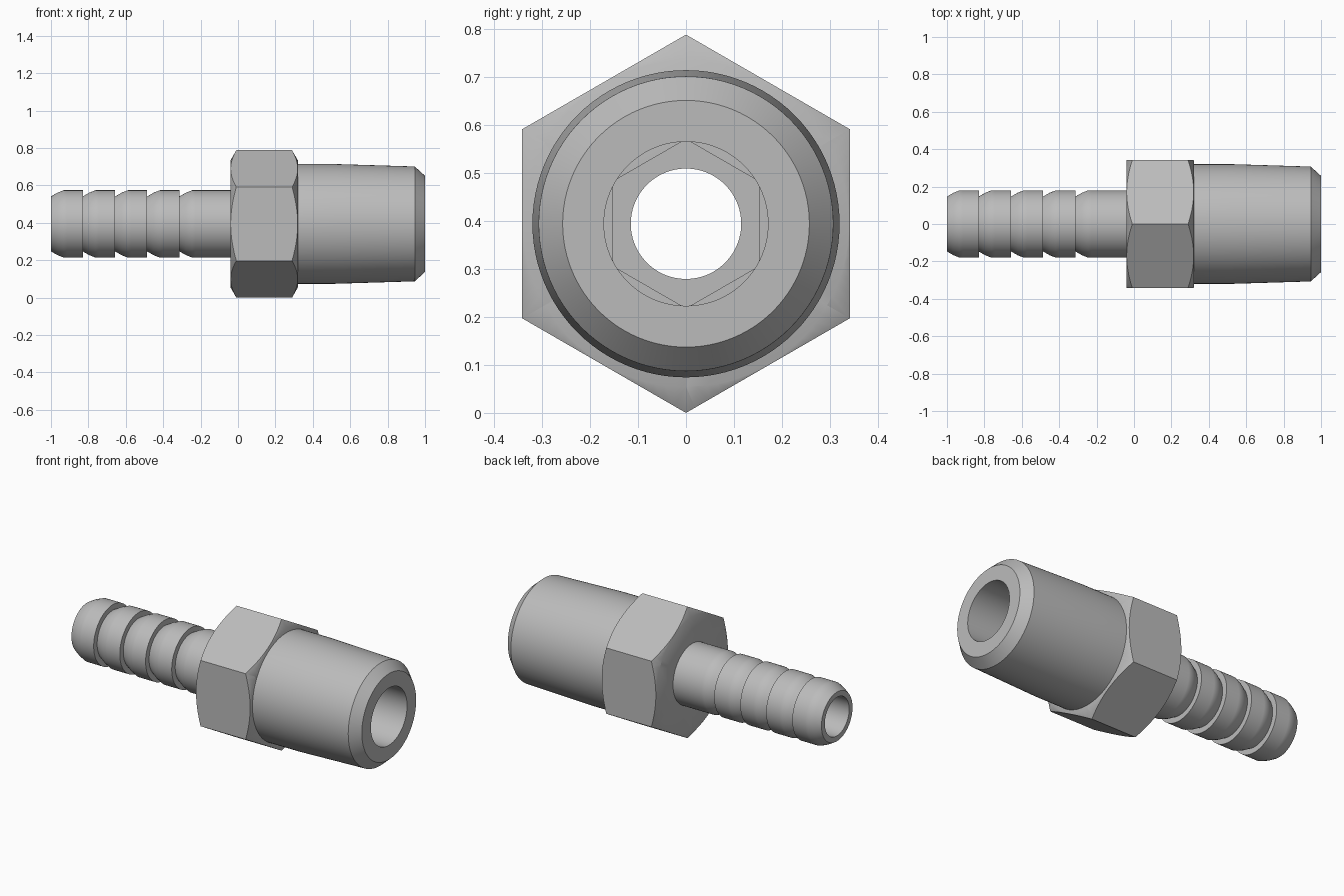
import bpy
import bmesh
from math import radians, pi, cos, sin

AXIS_Z = 0.394
SEGMENTS = 96

if "Cube" in bpy.data.objects:
    bpy.data.objects.remove(bpy.data.objects["Cube"])

# Single plain metal colour
metal = bpy.data.materials.new("grey metal")
metal.use_nodes = True
colour = (0.5, 0.5, 0.5, 1)
metal.diffuse_color = colour
metal.node_tree.nodes["Principled BSDF"].inputs["Base Color"].default_value = colour


def lathe(name, profile, sides=SEGMENTS):
    """Revolve a closed (x, radius) profile around the fitting's axis."""
    bm = bmesh.new()
    rings = []
    for i in range(sides):
        a = 2 * pi * i / sides
        rings.append([bm.verts.new((x, r * sin(a), r * cos(a))) for x, r in profile])
    n = len(profile)
    for i, ring in enumerate(rings):
        after = rings[(i + 1) % sides]
        for j in range(n):
            k = (j + 1) % n
            bm.faces.new((ring[j], ring[k], after[k], after[j]))
    bmesh.ops.recalc_face_normals(bm, faces=bm.faces)
    mesh = bpy.data.meshes.new(name)
    bm.to_mesh(mesh)
    bm.free()
    obj = bpy.data.objects.new(name, mesh)
    obj.location.z = AXIS_Z
    mesh.materials.append(metal)
    bpy.context.collection.objects.link(obj)
    return obj


def select_only(obj):
    bpy.ops.object.select_all(action="DESELECT")
    obj.select_set(True)
    bpy.context.view_layer.objects.active = obj


def smooth(obj):
    select_only(obj)
    bpy.ops.object.shade_smooth_by_angle(angle=radians(30))


# Hose tail: repeated barbs, each a rounded ramp and a square drop
BARB_R = 0.18
starts = [-1.0, -0.83, -0.657, -0.486, -0.313]
outer = []
for i, x in enumerate(starts):
    outer += [(x, 0.147), (x + 0.035, 0.167), (x + 0.068, BARB_R), (x + 0.085, BARB_R)]
    if i < len(starts) - 1:
        outer.append((starts[i + 1], BARB_R))

# Shank hidden in the nut, then the tapered end with its chamfer
outer += [(0.31, BARB_R), (0.31, 0.32), (0.52, 0.32), (0.945, 0.307), (1.0, 0.257)]

# Stepped bore, wide at the tapered end
bore = [(1.0, 0.171), (0.1, 0.171), (0.1, 0.115), (-1.0, 0.115)]
smooth(lathe("fitting_body", outer + bore))

# Hexagonal nut, corners rounded off by a chamfered barrel
LEFT, RIGHT = -0.04, 0.32
HOLE = 0.176
nut = lathe("hex_nut", [(LEFT, HOLE), (LEFT, AXIS_Z), (RIGHT, AXIS_Z), (RIGHT, HOLE)], 6)
barrel = lathe("chamfer_cutter", [
    (LEFT - 0.01, 0.1), (LEFT - 0.01, 0.322), (LEFT + 0.04, 0.41),
    (RIGHT - 0.04, 0.41), (RIGHT + 0.01, 0.322), (RIGHT + 0.01, 0.1)])
barrel.hide_render = True

cut = nut.modifiers.new("chamfer", "BOOLEAN")
cut.operation = "INTERSECT"
cut.solver = "EXACT"
cut.object = barrel
select_only(nut)
bpy.ops.object.modifier_apply(modifier=cut.name)
bpy.data.objects.remove(barrel)
smooth(nut)
